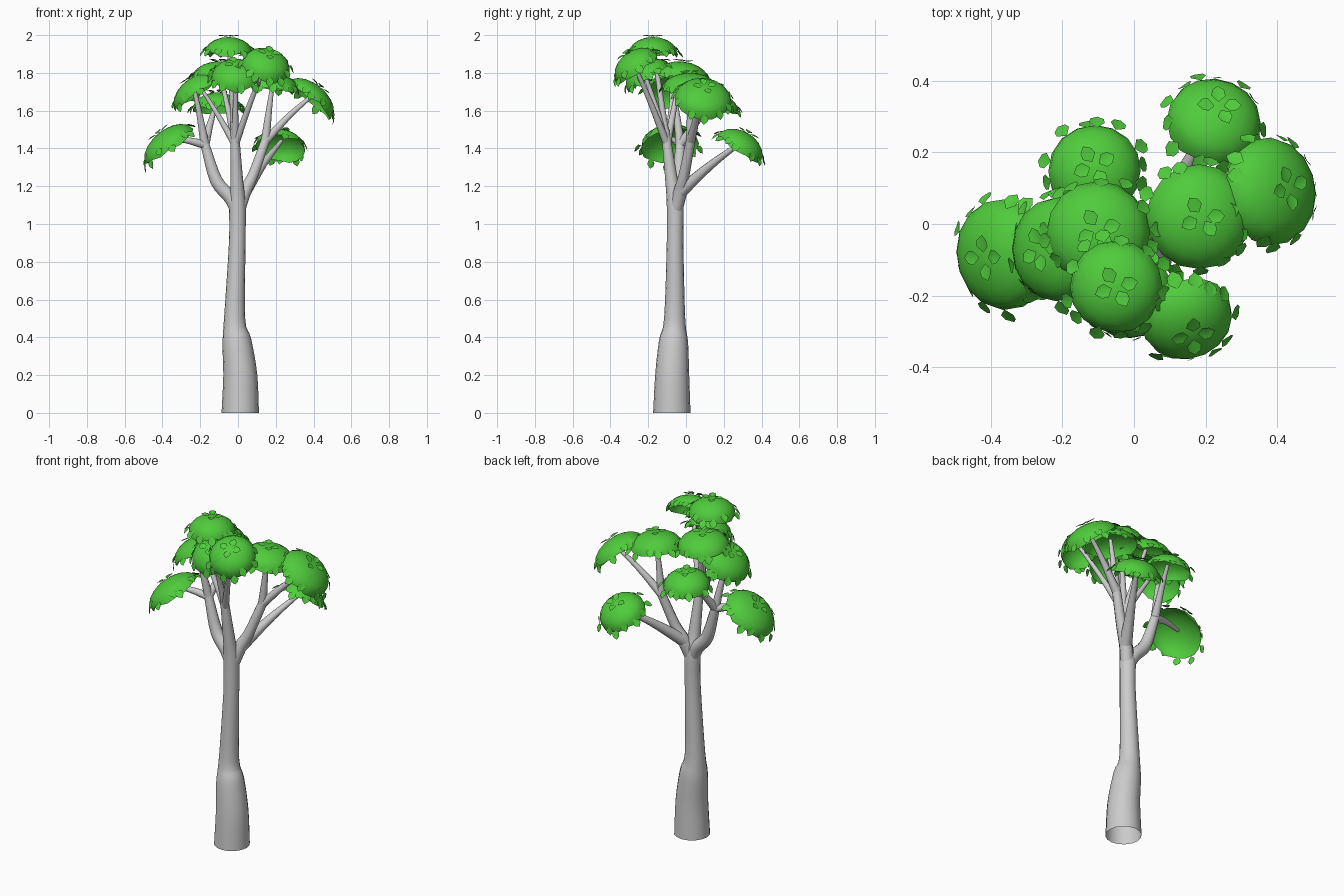
import bpy, bmesh, math, random
from mathutils import Vector

if "Cube" in bpy.data.objects:
    bpy.data.objects.remove(bpy.data.objects["Cube"])

random.seed(7)
UP = Vector((0, 0, 1))
green = bpy.data.materials.new("leaf_green")
green.diffuse_color = (0.08, 0.6, 0.045, 1)
green.use_nodes = True
green.node_tree.nodes["Principled BSDF"].inputs["Base Color"].default_value = green.diffuse_color


def finish(name, bm, mat=None, angle=50):
    me = bpy.data.meshes.new(name)
    bm.to_mesh(me)
    bm.free()
    ob = bpy.data.objects.new(name, me)
    bpy.context.collection.objects.link(ob)
    if mat:
        me.materials.append(mat)
    bpy.context.view_layer.objects.active = ob
    ob.select_set(True)
    bpy.ops.object.shade_smooth_by_angle(angle=math.radians(angle))
    ob.select_set(False)


def spline(pts, steps=4):
    """Catmull-Rom through (x, y, z, radius) points."""
    p = [Vector(q) for q in pts]
    p = [2 * p[0] - p[1]] + p + [2 * p[-1] - p[-2]]
    out = []
    for i in range(1, len(p) - 2):
        a, b, c, d = p[i - 1:i + 3]
        for k in range(steps):
            t = k / steps
            out.append(0.5 * (2 * b + (c - a) * t + (2 * a - 5 * b + 4 * c - d) * t * t
                              + (3 * b - a - 3 * c + d) * t ** 3))
    return out + [p[-2]]


def limb(name, pts, sides=10):
    """Tapered tube, open at the bottom, swept along a smooth path."""
    path = spline(pts)
    bm = bmesh.new()
    rings = []
    for i, q in enumerate(path):
        d = (path[min(i + 1, len(path) - 1)] - path[max(i - 1, 0)]).to_3d().normalized()
        if q.z < 0.01:
            d = UP
        u = (Vector((0, 1, 0)) - d * d.y).normalized()
        v = d.cross(u)
        rings.append([bm.verts.new(q.to_3d() + q[3] * (u * math.cos(a) + v * math.sin(a)))
                      for a in (math.tau * k / sides for k in range(sides))])
    for r, s in zip(rings, rings[1:]):
        for k in range(sides):
            bm.faces.new((r[k - 1], r[k], s[k], s[k - 1]))
    bm.faces.new(rings[-1])
    finish(name, bm)


def leaf(bm, root, along, up, size):
    """Pointed leaf folded along its midrib."""
    side = along.cross(up).normalized() * size * 0.4
    fold = up * size * 0.08
    rib = [bm.verts.new(root), bm.verts.new(root + along * size)]
    for s in (side, -side):
        a = bm.verts.new(root + along * size * 0.35 + s + fold)
        b = bm.verts.new(root + along * size * 0.7 + s * 0.85 + fold)
        bm.faces.new((rib[0], rib[1], b, a) if s == side else (rib[0], a, b, rib[1]))


def clump(name, mid, normal, R, h=0.09, seg=16, rings=5):
    """Open domed cap with leaves at the crown and the rim."""
    n = Vector(normal).normalized()
    u = (Vector((1, 0, 0)) - n * n.x).normalized()
    v = n.cross(u)
    base = mid - n * h / 2

    def out(a):
        return u * math.cos(a) + v * math.sin(a)

    def pos(t, a):
        return base + out(a) * R * math.sin(t) + n * h * math.cos(t)

    bm = bmesh.new()
    top = bm.verts.new(pos(0, 0))
    prev = None
    for i in range(1, rings + 1):
        t = math.pi / 2 * i / rings
        jag = 0.15 if i == rings else 0  # uneven lower edge
        ring = [bm.verts.new(pos(t + random.uniform(-jag, jag), math.tau * k / seg))
                for k in range(seg)]
        for k in range(seg):
            if prev:
                bm.faces.new((prev[k - 1], ring[k - 1], ring[k], prev[k]))
            else:
                bm.faces.new((top, ring[k - 1], ring[k]))
        prev = ring
    # crown leaves, slightly lifted
    for k in range(4):
        a = k * math.tau / 4 + random.uniform(0, 0.6)
        leaf(bm, pos(0.1, a) + n * 0.003, (out(a) + n * 0.1).normalized(), n, 0.05)
    # rim leaves, hanging along the edge
    for k in range(13):
        a = k * math.tau / 13 + random.uniform(-0.2, 0.2)
        along = (out(a) * random.uniform(0.25, 0.7) - n * 0.6).normalized()
        leaf(bm, pos(random.uniform(1.0, 1.4), a), along, (out(a) + n).normalized(), 0.055)
    finish(name, bm, green, 35)


# trunk continuing into the central stem
limb("trunk", [(.012, -.075, 0, .099), (.012, -.073, .2, .09), (-.006, -.066, .38, .077),
               (-.018, -.06, .5, .056), (-.004, -.058, .9, .044), (-.003, -.058, 1.1, .044),
               (-.006, -.075, 1.22, .034), (-.018, -.11, 1.5, .022)], 16)

# two side boughs rising from the trunk
TRUNK = (0, -.058, 1.06, .036)
BACK = (.035, -.03, 1.17, .036)
LEFT = (-.175, -.03, 1.42, .025)
RIGHT = (.145, .025, 1.44, .025)
CENTRE = (-.015, -.1, 1.42, .021)
limb("left_bough", [TRUNK, (-.04, -.05, 1.14, .038), (-.115, -.04, 1.23, .035), LEFT])
limb("right_bough", [TRUNK, BACK, (.08, -.01, 1.26, .029), RIGHT])


def spray(name, fork, mid, normal, R):
    """Foliage clump and the twig that carries it from a fork."""
    start, mid = Vector(fork), Vector(mid)
    end = Vector((*mid, 0.01))
    bend = start.lerp(end, 0.5) + Vector((0, 0, 0.012, -0.001))
    limb(name + "_twig", [start, bend, end])
    clump(name + "_foliage", mid, normal, R)


# foliage: fork, middle point, facing direction, radius
spray("back_right_low", BACK, (.23, .305, 1.44), (.15, .5, .85), .133)
spray("right", RIGHT, (.405, .095, 1.69), (.6, .1, .75), .152)
spray("right_inner", RIGHT, (.185, .02, 1.755), (.1, 0, 1), .147)
spray("back_left", LEFT, (-.11, .155, 1.65), (0, .15, 1), .13)
spray("middle", CENTRE, (-.1, -.02, 1.815), (0, .1, 1), .145)
spray("left_upper", LEFT, (-.235, -.07, 1.73), (-.55, 0, .8), .147)
spray("left_low", LEFT, (-.39, -.09, 1.445), (-.6, -.1, .75), .156)
spray("crown", CENTRE, (-.05, -.175, 1.945), UP, .13)
spray("front_right", CENTRE, (.155, -.285, 1.865), (.2, -.55, .8), .13)
spray("front", CENTRE, (-.012, -.225, 1.81), (0, -.55, .83), .13)
# extra twig crossing from the centre to the left clump
limb("crossing_twig", [CENTRE, (-.12, -.08, 1.6, .013), (-.21, -.075, 1.74, .009)])
